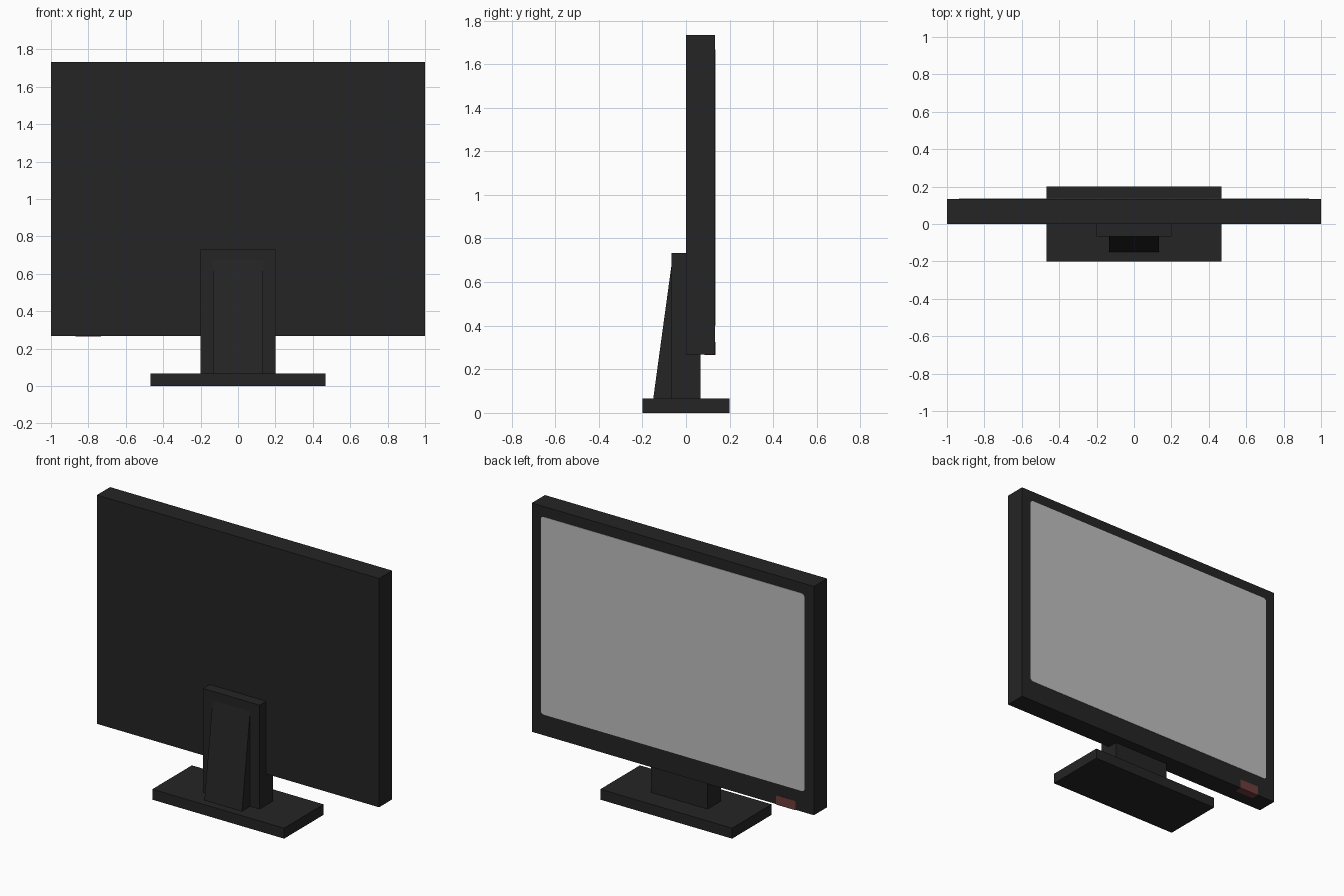
import bpy, bmesh, math

if "Cube" in bpy.data.objects:
    bpy.data.objects.remove(bpy.data.objects["Cube"])


def material(name, color):
    m = bpy.data.materials.new(name)
    m.diffuse_color = (*color, 1.0)
    m.use_nodes = True
    m.node_tree.nodes["Principled BSDF"].inputs["Base Color"].default_value = m.diffuse_color
    return m


BLACK = material("black_plastic", (0.018, 0.018, 0.018))
GREY = material("screen_grey", (0.52, 0.52, 0.52))
RED = material("dark_red", (0.16, 0.045, 0.045))


def prism(name, outline, direction, mat):
    """Extrude a flat outline along a direction into a closed solid."""
    bm = bmesh.new()
    face = bm.faces.new([bm.verts.new(p) for p in outline])
    ext = bmesh.ops.extrude_face_region(bm, geom=[face])
    verts = [g for g in ext["geom"] if isinstance(g, bmesh.types.BMVert)]
    bmesh.ops.translate(bm, verts=verts, vec=direction)
    bmesh.ops.recalc_face_normals(bm, faces=bm.faces)
    me = bpy.data.meshes.new(name)
    bm.to_mesh(me)
    bm.free()
    me.materials.append(mat)
    ob = bpy.data.objects.new(name, me)
    bpy.context.collection.objects.link(ob)
    return ob


def box(name, x, y, z, mat):
    outline = [(x[0], y[0], z[0]), (x[1], y[0], z[0]),
               (x[1], y[0], z[1]), (x[0], y[0], z[1])]
    return prism(name, outline, (0, y[1] - y[0], 0), mat)


def rounded_plate(name, x, y, z, radius, mat, steps=3):
    """Rectangle in the xz plane with rounded corners, given depth in y."""
    centres = [(x[1] - radius, z[1] - radius), (x[0] + radius, z[1] - radius),
               (x[0] + radius, z[0] + radius), (x[1] - radius, z[0] + radius)]
    outline = []
    for i, (cx, cz) in enumerate(centres):
        for s in range(steps + 1):
            a = math.pi / 2 * (i + s / steps)
            outline.append((cx + radius * math.cos(a), y[0],
                            cz + radius * math.sin(a)))
    return prism(name, outline, (0, y[1] - y[0], 0), mat)


# Stand
box("base", (-0.467, 0.467), (-0.2, 0.2), (0, 0.067), BLACK)
box("neck", (-0.2, 0.2), (-0.067, 0.067), (0.067, 0.733), BLACK)
prism("neck_brace",
      [(-0.133, -0.15, 0.067), (-0.133, -0.067, 0.067), (-0.133, -0.067, 0.675)],
      (0.266, 0, 0), BLACK)

# Display housing, with the screen on its +y side
box("housing", (-1, 1), (0, 0.133), (0.267, 1.733), BLACK)
rounded_plate("screen", (-0.935, 0.935), (0.131, 0.135), (0.4, 1.667), 0.02, GREY)

# Power button wrapping the lower edge of the housing
box("power_button", (-0.87, -0.733), (0.085, 0.135), (0.265, 0.325), RED)
